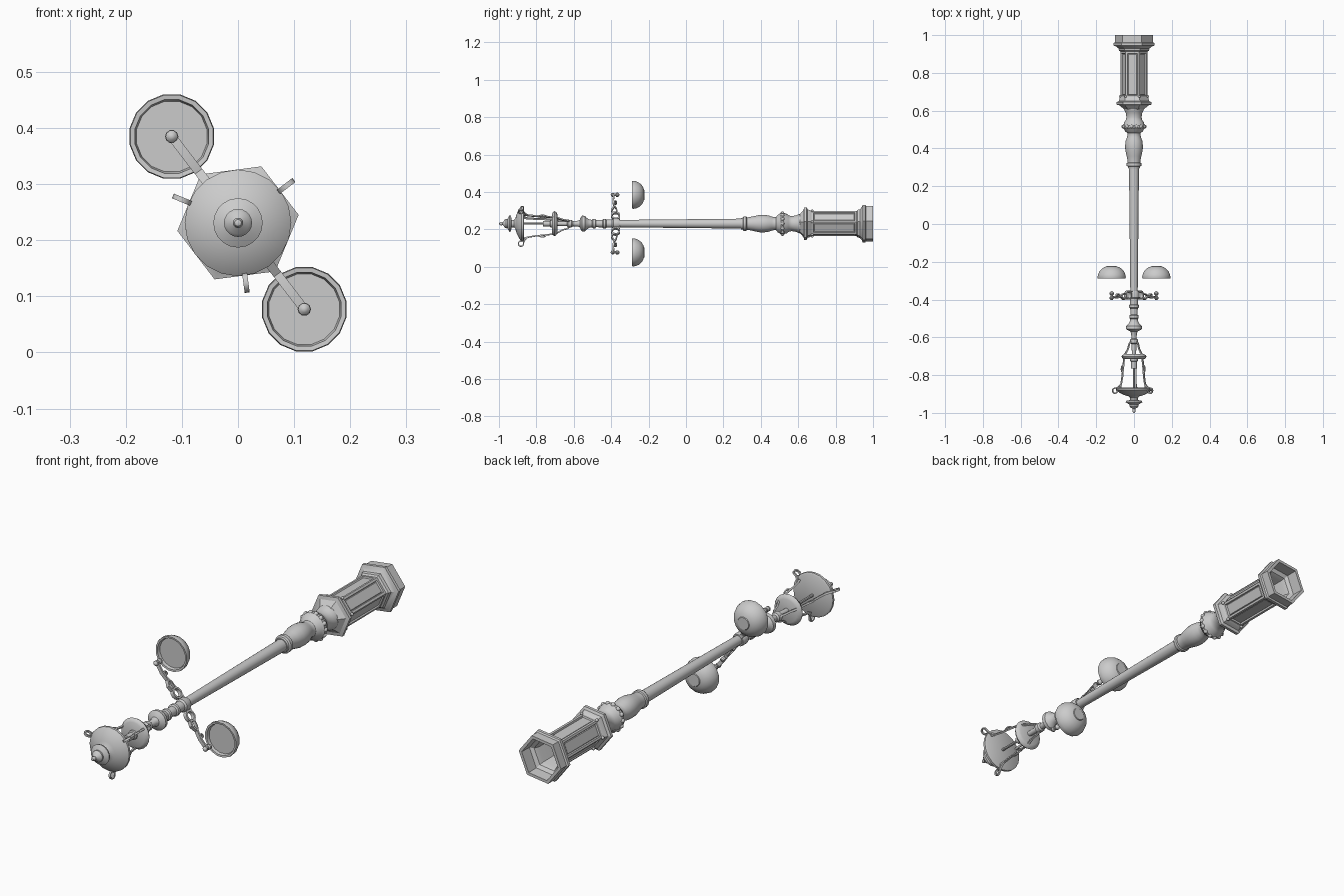
import bpy, bmesh
from math import sin, cos, pi, radians
from mathutils import Vector, Matrix

if "Cube" in bpy.data.objects:
    bpy.data.objects.remove(bpy.data.objects["Cube"])

CZ = 0.231                    # height of the post axis (post lies along y)
HEX = radians(7.5)            # rotation of the hexagonal base
ARMS = [radians(127.5), radians(307.5)]
LEGS = [radians(a) for a in (37.5, 157.5, 277.5)]


def polar(r, a, y):
    return Vector((r * cos(a), y, CZ + r * sin(a)))


def finish(bm, name, angle=35):
    bmesh.ops.recalc_face_normals(bm, faces=bm.faces)
    me = bpy.data.meshes.new(name)
    bm.to_mesh(me)
    bm.free()
    ob = bpy.data.objects.new(name, me)
    bpy.context.collection.objects.link(ob)
    bpy.ops.object.select_all(action='DESELECT')
    ob.select_set(True)
    bpy.context.view_layer.objects.active = ob
    bpy.ops.object.shade_smooth_by_angle(angle=radians(angle))
    return ob


def lathe_bm(profile, n=20, rot=0.0, cx=0.0, cz=CZ):
    """Spin (y, r) points round an axis parallel to y; r = 0 closes to a point."""
    bm = bmesh.new()
    rings = []
    for y, r in profile:
        if r == 0:
            rings.append([bm.verts.new((cx, y, cz))] * n)
        else:
            rings.append([bm.verts.new((cx + r * cos(rot + 2 * pi * i / n), y,
                                        cz + r * sin(rot + 2 * pi * i / n))) for i in range(n)])
    for A, B in zip(rings, rings[1:]):
        for i in range(n):
            j = (i + 1) % n
            vs = list(dict.fromkeys((A[i], A[j], B[j], B[i])))
            if len(vs) > 2:
                bm.faces.new(vs)
    return bm


def lathe(name, profile, n=20, rot=0.0, cx=0.0, cz=CZ):
    return finish(lathe_bm(profile, n, rot, cx, cz), name)


def ribbon(name, path, a, width, thick, closed=False):
    """Flat bar swept along (r, y) points in the radial plane at angle a."""
    bm = bmesh.new()
    side = Vector((-sin(a), 0, cos(a))) * width / 2
    pts = [polar(r, a, y) for r, y in path]
    n, rings = len(pts), []
    for i, p in enumerate(pts):
        q0 = pts[(i - 1) % n] if closed or i else p
        q1 = pts[(i + 1) % n] if closed or i < n - 1 else p
        off = (q1 - q0).cross(side).normalized() * thick / 2
        rings.append([bm.verts.new(p + s * side + t * off)
                      for s, t in ((1, 1), (1, -1), (-1, -1), (-1, 1))])
    for i in range(n if closed else n - 1):
        A, B = rings[i], rings[(i + 1) % n]
        for k in range(4):
            bm.faces.new((A[k], A[(k + 1) % 4], B[(k + 1) % 4], B[k]))
    if not closed:
        bm.faces.new(rings[0])
        bm.faces.new(rings[-1])
    return finish(bm, name)


def circle(r, y, rad, n=14, start=0.0, sweep=2 * pi):
    return [(r + rad * cos(start + sweep * i / n), y + rad * sin(start + sweep * i / n))
            for i in range(n)]


def beads(name, count, r, y, size, rot=0.0):
    bm = bmesh.new()
    for i in range(count):
        bmesh.ops.create_icosphere(bm, subdivisions=2, radius=size, matrix=Matrix.Translation(
            polar(r, rot + 2 * pi * i / count, y)))
    return finish(bm, name, 60)


# Hexagonal hollow pedestal with recessed panels
bm = lathe_bm([(.605, 0), (.605, .05), (.615, .062), (.628, .078), (.632, .094), (.645, .094),
               (.65, .082), (.665, .077), (.672, .072), (.912, .072), (.918, .08), (.93, .083),
               (.94, .096), (.945, .109), (.958, .109), (.962, .102), (1, .102), (1, .088),
               (.95, .086), (.94, .07), (.92, .062), (.67, .062), (.66, 0)], 6, HEX)
bmesh.ops.recalc_face_normals(bm, faces=bm.faces)
panels = [f for f in bm.faces
          if abs(f.calc_center_median().y - .792) < .005 and f.calc_area() > .0155
          and max(v.co.y for v in f.verts) < .915]
outer = [f for f in panels if (f.calc_center_median() - Vector((0, .792, CZ))).dot(f.normal) > 0]
bmesh.ops.inset_individual(bm, faces=outer, thickness=.013)
bmesh.ops.inset_individual(bm, faces=outer, thickness=.004, depth=-.007)
bmesh.ops.inset_individual(bm, faces=outer, thickness=.004, depth=.003)
finish(bm, "hex_pedestal", 25)
beads("pedestal_corner_studs", 6, .074, .675, .007, HEX)

# Turned lower column
lathe("lower_column", [(.61, 0), (.61, .052), (.6, .05), (.59, .044), (.565, .04), (.548, .044),
                       (.54, .052), (.53, .054), (.522, .06), (.508, .06), (.5, .052), (.49, .046),
                       (.482, .036), (.475, .034), (.46, .037), (.44, .044), (.415, .047),
                       (.39, .046), (.36, .039), (.335, .034), (.325, .034), (.322, .039),
                       (.308, .039), (.304, .032), (.295, .03), (.295, 0)], 24)
beads("beaded_ring", 14, .057, .516, .010)

# Long tapered shaft and upper mouldings
lathe("shaft", [(.31, 0), (.31, .0265), (-.42, .019), (-.42, 0)], 20)
lathe("upper_column", [(-.355, 0), (-.355, .025), (-.362, .028), (-.388, .028), (-.395, .022),
                       (-.425, .021), (-.43, .026), (-.442, .026), (-.447, .02), (-.48, .019),
                       (-.485, .025), (-.497, .025), (-.502, .02), (-.515, .022), (-.53, .03),
                       (-.54, .041), (-.555, .043), (-.562, .034), (-.568, .02), (-.58, .015),
                       (-.605, .014), (-.612, .02), (-.63, .021), (-.636, .013), (-.70, .011),
                       (-.70, 0)], 20)

# Side arms with ring scroll, end knob and bowl shade
for k, a in enumerate(ARMS):
    s = f"_{k + 1}"
    ribbon("arm_scroll_ring" + s, circle(.052, -.376, .021), a, .016, .008, True)
    ribbon("arm_bracket" + s, [(.018, -.358), (.034, -.358)], a, .016, .008)
    ribbon("arm_upper_bar" + s, [(.066, -.39), (.09, -.398), (.115, -.384), (.15, -.39),
                                 (.194, -.385)], a, .016, .008)
    ribbon("arm_lower_bar" + s, [(.07, -.368), (.1, -.372), (.125, -.386)], a, .014, .006)
    ribbon("arm_small_scroll" + s, circle(.142, -.378, .008, 10), a, .014, .005, True)
    e = polar(.194, a, 0)
    lathe("arm_end_knob" + s, [(-.403, 0), (-.401, .006), (-.395, .011), (-.388, .011),
                               (-.383, .007), (-.376, .007), (-.372, .012), (-.364, .012),
                               (-.358, .007), (-.354, 0)], 10, 0, e.x, e.z)
    lathe("bowl_shade" + s, [(-.275, 0), (-.275, .064), (-.288, .067), (-.289, .075),
                             (-.28, .0765), (-.268, .074), (-.252, .067), (-.238, .055),
                             (-.229, .041), (-.225, .028), (-.222, .026), (-.222, 0)],
          16, pi / 16, e.x, e.z)

# Lantern floor ring, lamp socket and burner tube
lathe("lantern_floor", [(-.688, 0), (-.688, .05), (-.694, .062), (-.702, .067), (-.71, .062),
                        (-.716, .053), (-.716, 0)], 20)
lathe("lamp_socket", [(-.71, 0), (-.71, .02), (-.725, .02), (-.728, .015), (-.765, .015),
                      (-.765, 0)], 12)
lathe("burner_tube", [(-.76, 0), (-.76, .006), (-.875, .006), (-.875, 0)], 8)

# Lantern cradle struts, legs and roof hooks
for k, a in enumerate(LEGS):
    s = f"_{k + 1}"
    ribbon("cradle_strut" + s, [(.018, -.622), (.027, -.635), (.034, -.66), (.046, -.682),
                                (.052, -.69)], a, .009, .007)
    ribbon("lantern_leg" + s, [(.056, -.706), (.062, -.76), (.067, -.81), (.074, -.85),
                               (.08, -.872)], a, .009, .007)
    ribbon("leg_scroll" + s, [(.062, -.745), (.07, -.755), (.073, -.77), (.068, -.785)],
           a, .008, .005)
    ribbon("roof_hook" + s, [(.072, -.845), (.088, -.862), (.1, -.868)]
           + circle(.108, -.882, .0145, 12, -2.2 + pi, -5.2), a, .009, .006)

# Lantern roof and finial
lathe("lantern_roof", [(-.866, 0), (-.866, .088), (-.87, .095), (-.88, .095), (-.888, .085),
                       (-.899, .066), (-.908, .045), (-.912, .028), (-.92, .02), (-.932, .02),
                       (-.936, .042), (-.944, .044), (-.95, .034), (-.955, .024), (-.963, .025),
                       (-.971, .02), (-.976, .01), (-.98, .007), (-.985, .009), (-.991, .009),
                       (-.997, .006), (-1, 0)], 20)
